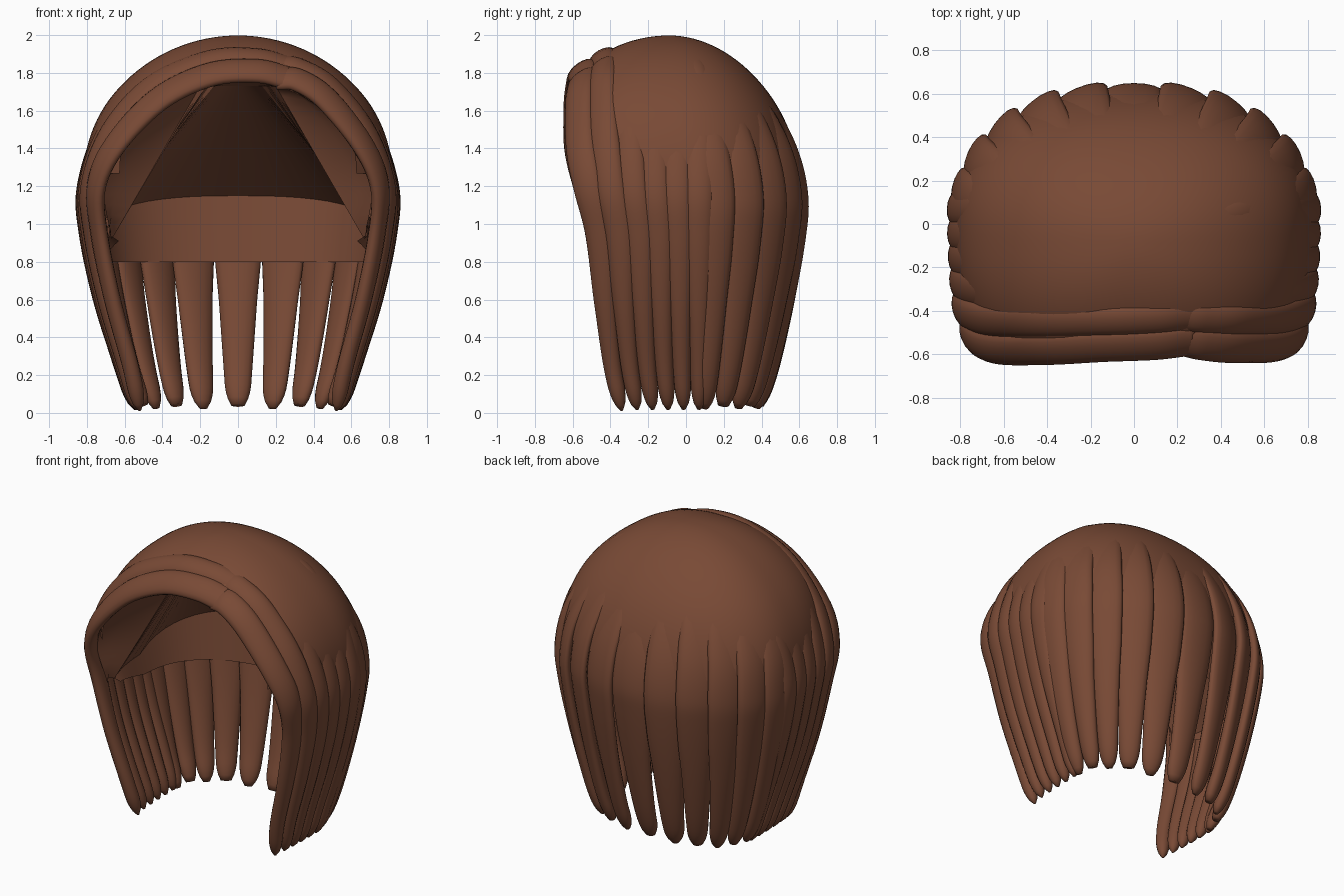
import bpy, bmesh, math
from mathutils import Vector

if "Cube" in bpy.data.objects:
    bpy.data.objects.remove(bpy.data.objects["Cube"])

mat = bpy.data.materials.new("brown_hair")
mat.diffuse_color = (0.19, 0.068, 0.036, 1)
mat.use_nodes = True
mat.node_tree.nodes["Principled BSDF"].inputs["Base Color"].default_value = mat.diffuse_color


def finish(bm, name):
    bmesh.ops.recalc_face_normals(bm, faces=bm.faces)
    me = bpy.data.meshes.new(name)
    bm.to_mesh(me)
    bm.free()
    for p in me.polygons:
        p.use_smooth = True
    me.materials.append(mat)
    ob = bpy.data.objects.new(name, me)
    bpy.context.collection.objects.link(ob)
    return ob


def spline(pts, n):
    """Catmull-Rom samples through pts"""
    p = [2 * pts[0] - pts[1]] + pts + [2 * pts[-1] - pts[-2]]
    out = []
    for k in range(n + 1):
        u = k / n * (len(pts) - 1)
        i = min(int(u), len(pts) - 2)
        t = u - i
        a, b, c, d = p[i:i + 4]
        out.append(0.5 * (2 * b + (c - a) * t + (2 * a - 5 * b + 4 * c - d) * t * t
                          + (3 * b - a - 3 * c + d) * t ** 3))
    return out


def lerp_table(tab, z):
    for (z0, v0), (z1, v1) in zip(tab, tab[1:]):
        if z >= z1:
            f = min(1, max(0, (z0 - z) / (z0 - z1)))
            return v0 + (v1 - v0) * f
    return tab[-1][1]


def skin(rows, name, closed=False):
    """Sheet through rows of points"""
    bm = bmesh.new()
    vs = [[bm.verts.new(p) for p in r] for r in rows]
    for r, q in zip(vs, vs[1:]):
        for k in range(len(r) - (0 if closed else 1)):
            m = (k + 1) % len(r)
            bm.faces.new((r[k], r[m], q[m], q[k]))
    if closed:
        bm.faces.new(vs[0])
        bm.faces.new(vs[-1])
    return finish(bm, name)


def strand(name, pts, width, thick, flat):
    """Flattened tapering lock that hugs the head; width is a function of the point"""
    path = spline(pts, 56)
    n, sides = len(path), 16
    rings = []
    for i, p in enumerate(path):
        T = (path[min(i + 1, n - 1)] - path[max(i - 1, 0)]).normalized()
        s = min(1, max(0, (p.z - 1.0) / 0.6))
        N = Vector((p.x, p.y * (flat + (1 - flat) * s), max(p.z - 1.1, 0)))
        N = (N - T * N.dot(T)).normalized()
        B = T.cross(N)
        e = min(1, max(0, (0.15 - p.z) / 0.135))
        tip = math.sqrt(max(0.03, 1 - e * e))
        w, h = width(p) * tip, thick * tip
        rings.append([p + B * w * math.cos(2 * math.pi * k / sides)
                      + N * h * math.sin(2 * math.pi * k / sides) for k in range(sides)])
    return skin(rings, name, True)


# Front locks: swept from the parting at x = 0.25 to each side, then hanging
V = Vector
drop_rim = [(.75, -.52, 1.2), (.735, -.46, .95), (.665, -.43, .6), (.57, -.39, .25), (.52, -.34, .012)]
drop_rear = [(.81, .07, 1.2), (.80, .07, .95), (.725, .07, .6), (.615, .07, .25), (.54, .07, .02)]
rim = {-1: [(.27, -.53, 1.77), (.1, -.55, 1.81), (-.15, -.56, 1.79), (-.42, -.575, 1.66), (-.65, -.57, 1.42)],
       1: [(.22, -.53, 1.77), (.32, -.55, 1.76), (.47, -.565, 1.66), (.66, -.56, 1.42)]}
rear = {-1: [(.27, .03, 1.88), (.1, .02, 1.922), (-.15, .02, 1.918), (-.48, .05, 1.78), (-.7, .07, 1.52)],
        1: [(.22, .03, 1.89), (.32, .03, 1.87), (.5, .05, 1.77), (.7, .07, 1.52)]}
front_w = [(2, .075), (1.4, .085), (1.0, .078), (.8, .07), (.5, .056), (.2, .046), (0, .04)]
rim_w = [(2, .09), (1.3, .085), (.9, .075), (.5, .056), (.2, .046), (0, .04)]
COUNT = 6
for side, label in ((-1, "left"), (1, "right")):
    A = rim[side] + [(side * x, y, z) for x, y, z in drop_rim]
    C = rear[side] + [(side * x, y, z) for x, y, z in drop_rear]
    for i in range(COUNT):
        f = i / (COUNT - 1)
        g = math.sqrt(1 - (1 - f) ** 2)
        pts = [V((a[0] + (c[0] - a[0]) * g, a[1] + (c[1] - a[1]) * f, a[2] + (c[2] - a[2]) * g))
               for a, c in zip(A, C)]
        tab = rim_w if i == 0 else front_w
        strand(f"front_lock_{label}_{i}", pts, lambda p: lerp_table(tab, p.z), .043, .45)

# Back locks: radiate from the crown over the back and hang
taper = [(2, 1.2), (1.4, 1.2), (1.0, 1.12), (.8, 1.02), (.6, .84), (.35, .68), (.15, .55), (0, .45)]
low = [(.985, .95), (.89, .6), (.76, .25), (.64, .025)]
BACK = 11
for i in range(BACK):
    a = math.radians(13 + 154 * i / (BACK - 1))
    ca, sa = math.cos(a), math.sin(a)
    cx = math.copysign(abs(ca) ** .9, ca) * .812
    cy = sa ** .9 * .602
    pts = []
    for deg, k in ((8, .965), (20, .968), (38, .972), (56, .98), (74, .993), (90, 1)):
        ph = math.radians(deg)
        pts.append(V((cx * k * math.sin(ph), cy * k * math.sin(ph) - .08 * math.cos(ph),
                      1.15 + .8 * k * math.cos(ph))))
    pts += [V((cx * (r + (1 - r) * .3 * sa), cy * r, z + .015 * (i % 2))) for r, z in low]
    half = .5 * math.radians(154 / (BACK - 1)) * math.hypot(.812 * sa, .602 * ca)

    def bw(p, half=half):
        k = math.sqrt(max(0, 1 - (max(0, p.z - 1.15) / .81) ** 2))
        return half * lerp_table(taper, p.z) * k + .01
    strand(f"back_lock_{i}", pts, bw, .043, 1)

# Smooth crown shell that the locks flow out of, cut open behind the front lock
bm = bmesh.new()
R, Q, rings = 72, 28, []
for j in range(1, Q + 1):
    ph = math.radians(82 * j / Q)
    k = 1 - .03 * max(0, (j / Q - .62) / .38) ** 1.5
    ring = []
    for i in range(R):
        a = 2 * math.pi * i / R
        c, s = math.cos(a), math.sin(a)
        e, b = (.9, .645) if s > 0 else (.8, .78)
        x = math.copysign(abs(c) ** e, c) * .853
        y = math.copysign(abs(s) ** e, s) * b
        ring.append(bm.verts.new((x * k * math.sin(ph), y * k * math.sin(ph) - .09 * math.cos(ph),
                                  1.15 + .848 * math.cos(ph))))
    rings.append(ring)
bm.faces.new(rings[0])
for r, q in zip(rings, rings[1:]):
    for i in range(R):
        m = (i + 1) % R
        bm.faces.new((r[i], r[m], q[m], q[i]))
bmesh.ops.bisect_plane(bm, geom=bm.verts[:] + bm.edges[:] + bm.faces[:], plane_co=(0, -.575, 0),
                       plane_no=(0, -1, 0), clear_outer=True)
finish(bm, "crown_shell")

# Inner scalp: low back wall, then a slope rising to a short ridge behind the rim
M = 36
rows = [[], [], []]
for k in range(M + 1):
    a = math.radians(-36 + 252 * k / M)
    c, s = math.cos(a), math.sin(a)
    x = math.copysign(abs(c) ** .8, c)
    y = math.copysign(abs(s) ** .9, s)
    if s < 0:
        x = math.copysign(1 - .10 * (s / .59) ** 2, c)
    rows[0].append((.70 * x, .51 * y - .06 * max(0, -s) / .59, .80 + .11 * max(0, -s) / .59))
    rows[1].append((.735 * x, .54 * y - .06 * max(0, -s) / .59, .93 + .22 * max(0, s) ** .7))
    rows[2].append((.2 - .4 * k / M, -.38, 1.73))
scalp = skin(rows, "inner_scalp")
bpy.context.view_layer.objects.active = scalp
scalp.select_set(True)
bpy.ops.object.shade_smooth_by_angle(angle=math.radians(35))

# Lining between the front rim and the inner scalp
arc = [V(p) for p in ((-.67, -.46, .92), (-.71, -.52, 1.2), (-.61, -.57, 1.42), (-.41, -.58, 1.6),
                      (-.15, -.57, 1.74), (.1, -.56, 1.76), (.4, -.57, 1.64), (.62, -.57, 1.42),
                      (.71, -.52, 1.2), (.67, -.46, .92))]
outer = spline(arc, 45)
edge = [V(rows[1][-1]), V(rows[2][-1]), V(rows[2][0]), V(rows[1][0])]
inner = [edge[j].lerp(edge[j + 1], k / 15) for j in range(3) for k in range(15)] + [edge[3]]
middle = [(p + q) / 2 + V((p.x * .03, 0, .015)) for p, q in zip(outer, inner)]
skin([outer, middle, inner], "rim_lining")
